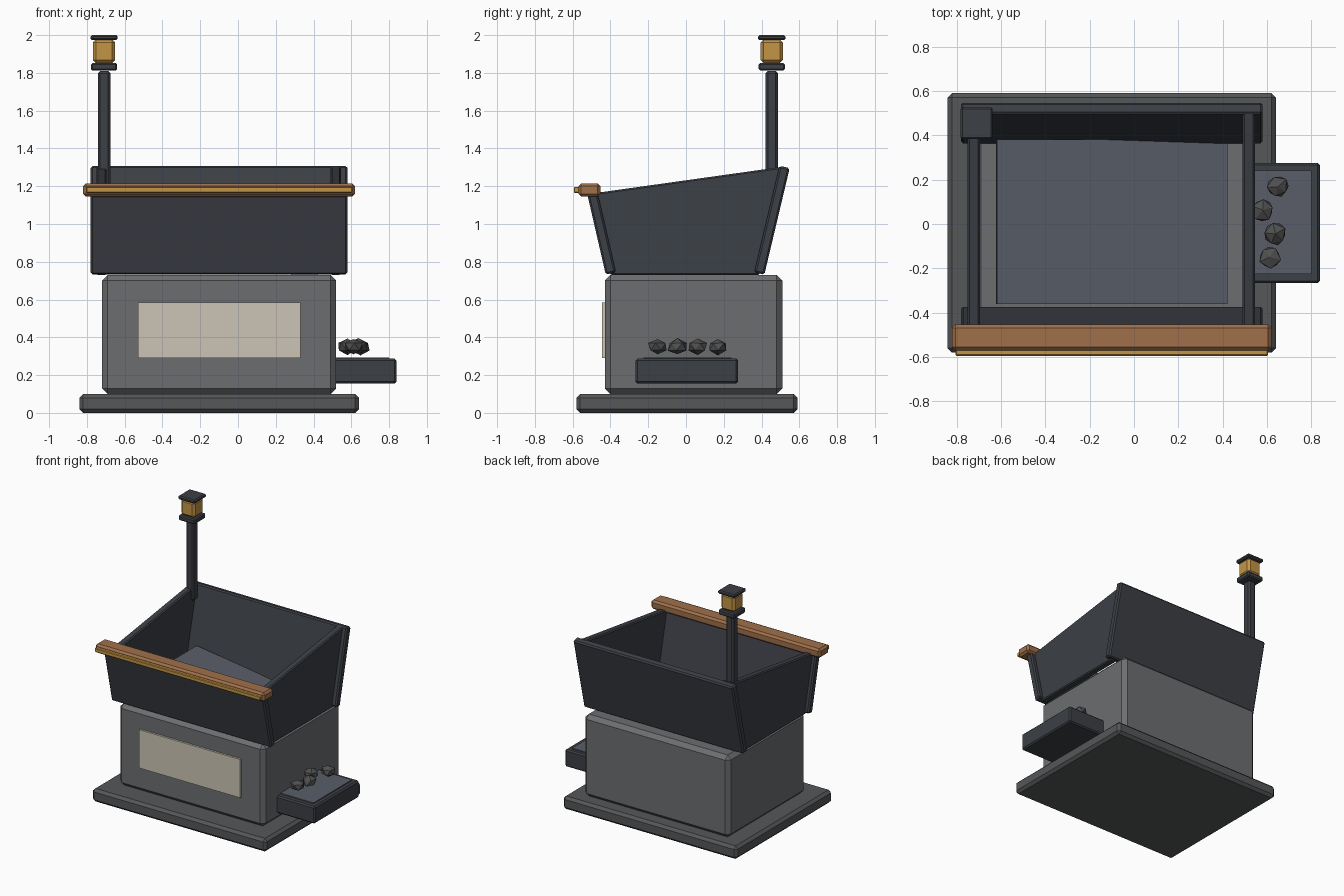
import bpy, bmesh, math, random
from mathutils import Vector

if "Cube" in bpy.data.objects:
    bpy.data.objects.remove(bpy.data.objects["Cube"])

random.seed(4)


def material(name, r, g, b):
    m = bpy.data.materials.new(name)
    m.diffuse_color = (r, g, b, 1)
    m.use_nodes = True
    m.node_tree.nodes["Principled BSDF"].inputs["Base Color"].default_value = m.diffuse_color
    return m


IRON = material("dark_iron", 0.045, 0.05, 0.06)
STONE = material("stone", 0.15, 0.155, 0.16)
PLINTH = material("plinth_stone", 0.09, 0.095, 0.1)
STEEL = material("blue_steel", 0.1, 0.11, 0.14)
CREAM = material("cream_panel", 0.6, 0.56, 0.46)
WOOD = material("wood", 0.35, 0.16, 0.07)
GOLD = material("gold", 0.55, 0.3, 0.06)
COAL = material("coal", 0.08, 0.08, 0.08)


def finish(name, bm, mat, bevel=0.0):
    bmesh.ops.recalc_face_normals(bm, faces=bm.faces)
    me = bpy.data.meshes.new(name)
    bm.to_mesh(me)
    bm.free()
    me.materials.append(mat)
    ob = bpy.data.objects.new(name, me)
    bpy.context.collection.objects.link(ob)
    if bevel:
        mod = ob.modifiers.new("bevel", "BEVEL")
        mod.width, mod.segments = bevel, 1
    return ob


def box(name, x, y, z, mat, bevel=0.0, rot=(0, 0, 0)):
    """Box from (min, max) ranges, optionally turned about its centre."""
    bm = bmesh.new()
    bmesh.ops.create_cube(bm, size=1)
    bmesh.ops.scale(bm, vec=[r[1] - r[0] for r in (x, y, z)], verts=bm.verts)
    ob = finish(name, bm, mat, bevel)
    ob.location = [(r[0] + r[1]) / 2 for r in (x, y, z)]
    ob.rotation_euler = rot
    return ob


def around(c, size):
    return (c - size / 2, c + size / 2)


# plinth, body and front panel
box("plinth", (-0.84, 0.64), (-0.58, 0.59), (0, 0.1), PLINTH, 0.02)
box("body", (-0.72, 0.52), (-0.43, 0.51), (0.1, 0.73), STONE, 0.03)
box("front_panel", (-0.53, 0.33), (-0.445, -0.42), (0.29, 0.585), CREAM)

# hopper front and back, leaning outwards
def leaning_wall(name, bottom, top):
    (y0, z0), (y1, z1) = bottom, top
    length = math.hypot(y1 - y0, z1 - z0)
    cy, cz = (y0 + y1) / 2, (z0 + z1) / 2
    box(name, (-0.78, 0.58), around(cy, 0.055), around(cz, length), IRON, 0.01,
        (-math.atan2(y1 - y0, z1 - z0), 0, 0))


leaning_wall("hopper_front", (-0.398, 0.738), (-0.495, 1.16))
leaning_wall("hopper_back", (0.388, 0.738), (0.522, 1.302))

# hopper sides, sloping quads
SIDE = [(-0.40, 0.73), (0.39, 0.73), (0.525, 1.305), (-0.495, 1.162)]
for name, x in (("hopper_left", -0.75), ("hopper_right", 0.49)):
    bm = bmesh.new()
    face = bm.faces.new([bm.verts.new((x, y, z)) for y, z in SIDE])
    ext = bmesh.ops.extrude_face_region(bm, geom=[face])
    verts = [g for g in ext["geom"] if isinstance(g, bmesh.types.BMVert)]
    bmesh.ops.translate(bm, vec=(0.055, 0, 0), verts=verts)
    finish(name, bm, IRON, 0.008)

# chute floor tilting down towards the tray
box("chute_floor", (-0.625, 0.425), (-0.36, 0.38), (0.785, 0.82), STEEL, 0,
    (0, math.radians(8), 0))

# front rail with trim strip
box("rail", (-0.82, 0.62), (-0.57, -0.453), (1.145, 1.215), WOOD, 0.015)
box("rail_trim", (-0.805, 0.605), (-0.594, -0.56), (1.165, 1.197), GOLD, 0.005)

# lamp post
PX, PY = -0.709, 0.454
for name, size, z, mat, bevel in (
        ("lamp_post", 0.066, (1.2, 1.81), IRON, 0.012),
        ("lamp_base", 0.138, (1.812, 1.852), IRON, 0.008),
        ("lamp_glass", 0.118, (1.852, 1.977), GOLD, 0.016),
        ("lamp_cap", 0.144, (1.973, 2.0), IRON, 0.008)):
    box(name, around(PX, size), around(PY, size), z, mat, bevel)

# side tray with its lining and coals
box("tray", (0.48, 0.838), (-0.267, 0.276), (0.155, 0.287), IRON, 0.01)
box("tray_lining", (0.5, 0.80), (-0.225, 0.242), (0.26, 0.294), STEEL)
for i, (x, y) in enumerate([(0.612, -0.15), (0.637, -0.045), (0.58, 0.063), (0.648, 0.168)]):
    bm = bmesh.new()
    bmesh.ops.create_icosphere(bm, subdivisions=1, radius=0.054)
    for v in bm.verts:
        v.co *= random.uniform(0.88, 1.1)
        v.co.z *= 0.8
    coal = finish(f"coal_{i + 1}", bm, COAL)
    coal.location = Vector((x, y, 0.35))
    coal.rotation_euler.z = random.uniform(0, 6)
